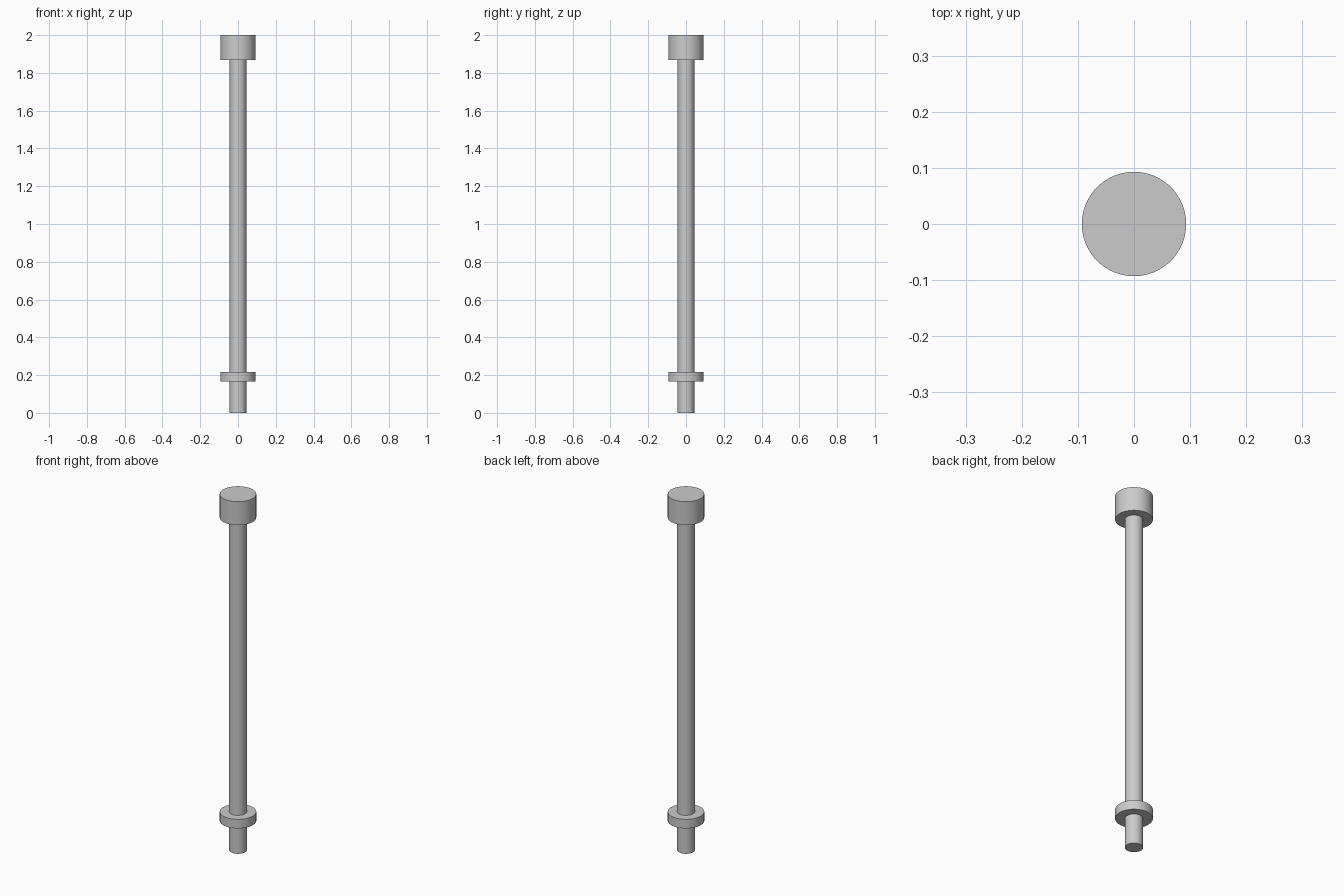
import bpy
import math

cube = bpy.data.objects.get("Cube")
if cube:
    bpy.data.objects.remove(cube, do_unlink=True)

# Single plain metal colour
GREY = (0.6, 0.6, 0.6, 1)
metal = bpy.data.materials.new("grey_metal")
metal.use_nodes = True
metal.diffuse_color = GREY
metal.node_tree.nodes["Principled BSDF"].inputs["Base Color"].default_value = GREY


def cylinder(name, radius, bottom, top):
    """Upright smooth-sided cylinder between two heights."""
    bpy.ops.mesh.primitive_cylinder_add(
        vertices=64, radius=radius, depth=top - bottom,
        location=(0, 0, (bottom + top) / 2))
    part = bpy.context.object
    part.name = name
    part.data.materials.append(metal)
    bpy.ops.object.shade_smooth_by_angle(angle=math.radians(30))
    return part


HEAD_RADIUS = 0.093
SHAFT_RADIUS = 0.045

# Long pin, running into the head and out below the collar
cylinder("shaft", SHAFT_RADIUS, 0, 1.88)
# Thick cap at the top
cylinder("head", HEAD_RADIUS, 1.868, 2)
# Thin washer near the lower end
cylinder("collar", HEAD_RADIUS, 0.165, 0.216)
